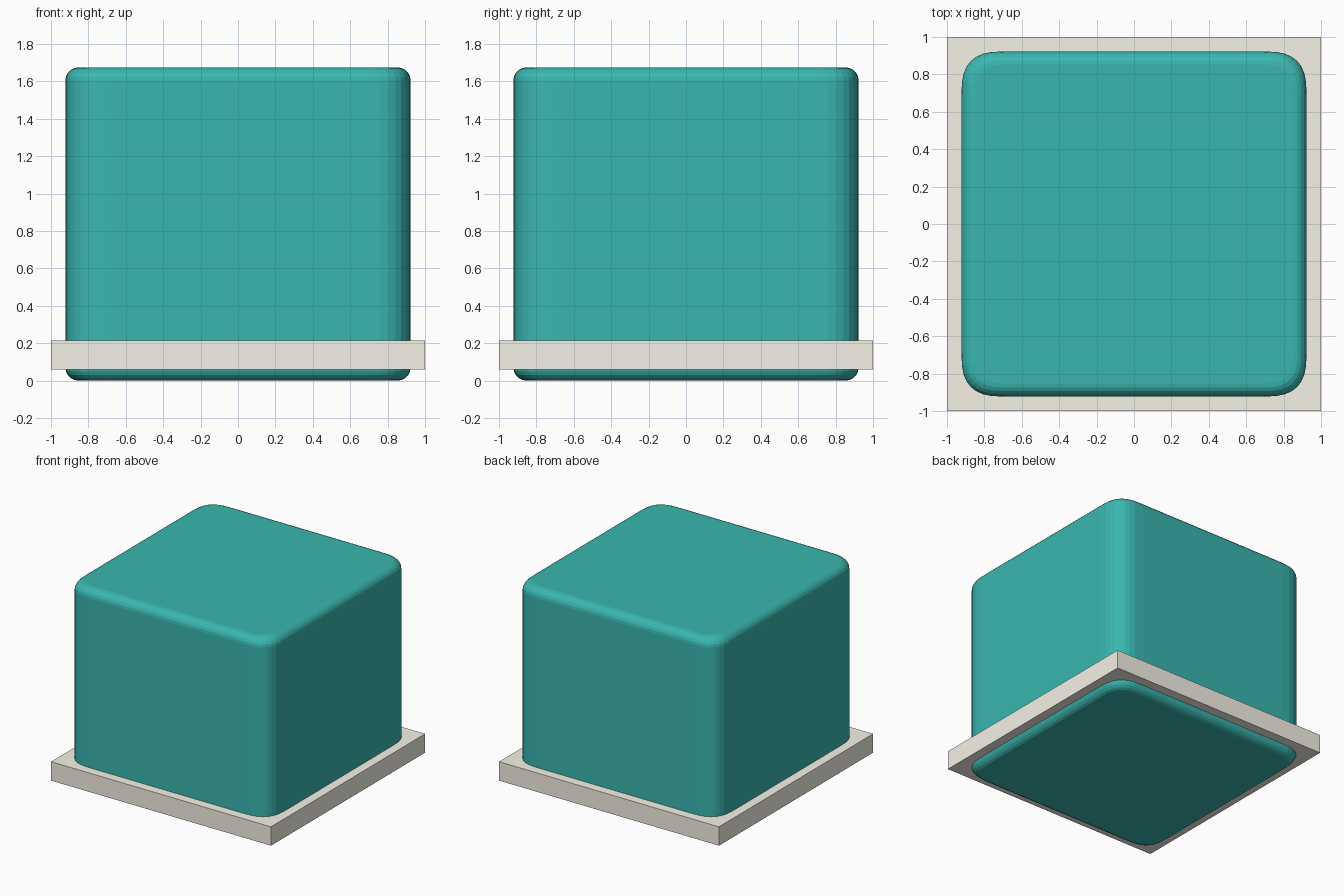
import bpy, bmesh
from math import sin, cos, pi

if "Cube" in bpy.data.objects:
    bpy.data.objects.remove(bpy.data.objects["Cube"])

HALF, TOP = 0.923, 1.675     # body half width and height
CORNER, EDGE = 0.24, 0.07    # upright corner size, rim radius
SEGS, RIM = 8, 5
POWER = 2 / 2.9              # slightly squared-off corner curve


def material(name, color):
    mat = bpy.data.materials.new(name)
    mat.diffuse_color = (*color, 1)
    mat.use_nodes = True
    mat.node_tree.nodes["Principled BSDF"].inputs["Base Color"].default_value = mat.diffuse_color
    return mat


def rounded_square(bm, inset, z):
    """Ring of vertices for a rounded square at height z."""
    r, c = CORNER - inset, HALF - CORNER
    ring = []
    for q, (sx, sy) in enumerate([(1, 1), (-1, 1), (-1, -1), (1, -1)]):
        for i in range(SEGS + 1):
            t = i / SEGS if q % 2 == 0 else 1 - i / SEGS
            a = t * pi / 2
            x = c + r * max(cos(a), 0) ** POWER if t < 1 else c
            y = c + r * max(sin(a), 0) ** POWER if t > 0 else c
            ring.append(bm.verts.new((sx * x, sy * y, z)))
    return ring


# Soft-edged body, skinned through rings from bottom to top
bm = bmesh.new()
levels = [(EDGE * (1 - sin(i / RIM * pi / 2)), EDGE * (1 - cos(i / RIM * pi / 2)))
          for i in range(RIM + 1)]
levels += [(inset, TOP - z) for inset, z in reversed(levels)]
rings = [rounded_square(bm, inset, z) for inset, z in levels]
for low, high in zip(rings, rings[1:]):
    for i in range(len(low)):
        j = (i + 1) % len(low)
        bm.faces.new((low[i], low[j], high[j], high[i]))
bm.faces.new(rings[0][::-1])
bm.faces.new(rings[-1])
mesh = bpy.data.meshes.new("body")
bm.to_mesh(mesh)
bm.free()
body = bpy.data.objects.new("body", mesh)
bpy.context.collection.objects.link(body)
mesh.materials.append(material("teal", (0.042, 0.47, 0.43)))

# Square plate around the lower body
bpy.ops.mesh.primitive_cube_add(size=1, location=(0, 0, 0.1375))
plate = bpy.context.object
plate.name = "base_plate"
plate.scale = (2, 2, 0.155)
plate.data.materials.append(material("pale_stone", (0.92, 0.89, 0.81)))
